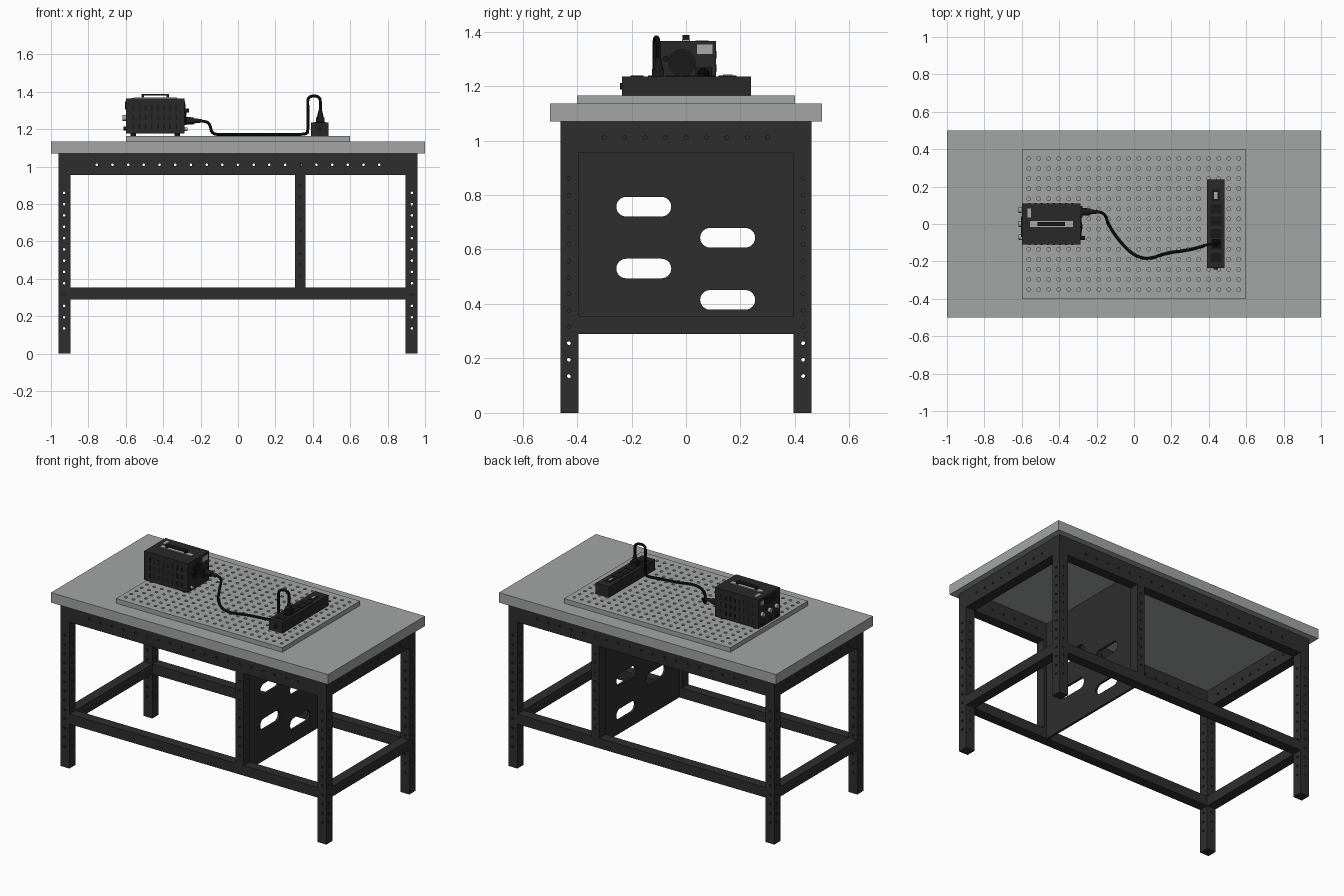
import bpy, bmesh, math
from mathutils import Matrix, Vector

cube = bpy.data.objects.get("Cube")
if cube:
    bpy.data.objects.remove(cube, do_unlink=True)


def material(name, r, g, b, rough=0.6):
    m = bpy.data.materials.new(name)
    m.use_nodes = True
    m.diffuse_color = (r, g, b, 1)
    node = m.node_tree.nodes["Principled BSDF"]
    node.inputs["Base Color"].default_value = (r, g, b, 1)
    node.inputs["Roughness"].default_value = rough
    return m


GREY = material("worktop grey", 0.36, 0.38, 0.375)
FRAME = material("frame charcoal", 0.027, 0.027, 0.027)
CASE = material("case charcoal", 0.022, 0.022, 0.022)
BLACK = material("rubber black", 0.01, 0.01, 0.01)
LIGHT = material("light metal", 0.4, 0.4, 0.4)
made = []


def finish(name, bm, mat):
    bmesh.ops.remove_doubles(bm, verts=bm.verts, dist=0.00002)
    bmesh.ops.recalc_face_normals(bm, faces=bm.faces)
    mesh = bpy.data.meshes.new(name)
    bm.to_mesh(mesh)
    bm.free()
    mesh.materials.append(mat)
    ob = bpy.data.objects.new(name, mesh)
    bpy.context.collection.objects.link(ob)
    made.append(ob)
    return ob


def add_box(bm, lo, hi):
    lo, hi = Vector(lo), Vector(hi)
    bmesh.ops.create_cube(bm, size=1, matrix=Matrix.Translation((lo + hi) / 2)
                          @ Matrix.Diagonal((*(hi - lo), 1)))


def box(name, lo, hi, mat):
    bm = bmesh.new()
    add_box(bm, lo, hi)
    return finish(name, bm, mat)


def add_rod(bm, centre, axis, r, length, r2=None, sides=20):
    turn = Vector((0, 0, 1)).rotation_difference(Vector(axis)).to_matrix().to_4x4()
    bmesh.ops.create_cone(bm, cap_ends=True, segments=sides, radius1=r,
                          radius2=r if r2 is None else r2, depth=length,
                          matrix=Matrix.Translation(centre) @ turn)


def rod(name, centre, axis, r, length, mat, r2=None):
    bm = bmesh.new()
    add_rod(bm, centre, axis, r, length, r2)
    return finish(name, bm, mat)


def curve_mesh(curve):
    """Turn a curve into a plain mesh and drop the curve."""
    ob = bpy.data.objects.new("helper", curve)
    bpy.context.collection.objects.link(ob)
    bpy.context.view_layer.update()
    mesh = bpy.data.meshes.new_from_object(ob.evaluated_get(bpy.context.evaluated_depsgraph_get()))
    bpy.data.objects.remove(ob, do_unlink=True)
    return mesh


def slot(u, v, r, half=0, sides=12):
    """Round hole, or a slot when half is the length of its straight part."""
    pts = []
    for i in range(sides + (2 if half else 0)):
        k = i if not half or i <= sides // 2 else i - 1
        k = min(k, sides)
        a = 2 * math.pi * k / sides - math.pi / 2
        side = 0 if not half else (half if i <= sides // 2 else -half)
        pts.append((u + side + r * math.cos(a), v + r * math.sin(a)))
    return pts


def add_plate(bm, lo, hi, axis, holes=()):
    """Slab between two corners, pierced along an axis by outlines."""
    if not holes:
        return add_box(bm, lo, hi)
    u, v = [i for i in range(3) if i != axis]
    curve = bpy.data.curves.new("helper", 'CURVE')
    curve.dimensions, curve.fill_mode = '2D', 'BOTH'
    curve.extrude = (hi[axis] - lo[axis]) / 2
    edge = [(lo[u], lo[v]), (hi[u], lo[v]), (hi[u], hi[v]), (lo[u], hi[v])]
    for pts in [edge, *holes]:
        s = curve.splines.new('POLY')
        s.points.add(len(pts) - 1)
        for p, (a, b) in zip(s.points, pts):
            p.co = (a, b, 0, 1)
        s.use_cyclic_u = True
    mesh = curve_mesh(curve)
    place = Matrix.Identity(4)
    for col, world in enumerate((u, v, axis)):
        for row in range(3):
            place[row][col] = 1 if row == world else 0
    place[axis][3] = (lo[axis] + hi[axis]) / 2
    mesh.transform(place)
    bm.from_mesh(mesh)
    bpy.data.meshes.remove(mesh)


def tube(name, lo, hi, holes_x=(), holes_y=(), t=0.006):
    """Closed box section whose walls may be pierced along x or y."""
    bm = bmesh.new()
    for axis, holes in ((0, holes_x), (1, holes_y), (2, ())):
        for far in (False, True):
            a, b = list(lo), list(hi)
            if far:
                a[axis] = hi[axis] - t
            else:
                b[axis] = lo[axis] + t
            add_plate(bm, a, b, axis, holes)
    return finish(name, bm, FRAME)


def steps(a, b, n):
    return [a + (b - a) * i / (n - 1) for i in range(n)]


def pair(a, b, sign):
    return (a, b) if sign > 0 else (-b, -a)


# Worktop and pegboard
box("worktop", (-1, -0.5, 1.07), (1, 0.5, 1.135), GREY)
bm = bmesh.new()
peg_holes = [slot(x, y, 0.01) for x in steps(-0.563, 0.56, 22) for y in steps(-0.35, 0.35, 14)]
add_plate(bm, (-0.6, -0.4, 1.135), (0.6, 0.4, 1.165), 2, peg_holes)
finish("pegboard", bm, GREY)

# Legs, rails and divider posts
leg_z = steps(0.135, 0.86, 13)
for sx, side in ((-1, "right"), (1, "left")):
    x0, x1 = pair(0.895, 0.96, sx)
    for sy, end in ((-1, "front"), (1, "back")):
        y0, y1 = pair(0.395, 0.46, sy)
        tube(f"{end}_{side}_leg", (x0, y0, 0), (x1, y1, 1.07),
             [slot(sy * 0.43, z, 0.007) for z in leg_z],
             [slot(sx * 0.93, z, 0.007) for z in leg_z])
    tube(f"{side}_upper_rail", (x0, -0.395, 0.955), (x1, 0.395, 1.07),
         [slot(y, 1.01, 0.007) for y in steps(-0.3, 0.3, 9)])
    tube(f"{side}_lower_rail", (x0, -0.395, 0.29), (x1, 0.395, 0.355))
for sy, end in ((-1, "front"), (1, "back")):
    y0, y1 = pair(0.395, 0.46, sy)
    tube(f"{end}_upper_rail", (-0.895, y0, 0.955), (0.895, y1, 1.07), (),
         [slot(x, 1.01, 0.007) for x in steps(-0.755, 0.755, 19)])
    tube(f"{end}_lower_rail", (-0.895, y0, 0.29), (0.895, y1, 0.355))
    tube(f"{end}_divider_post", (0.305, y0, 0.355), (0.36, y1, 0.955), (),
         [slot(0.333, z, 0.006) for z in steps(0.415, 0.9, 9)])

# Divider panel with slots
bm = bmesh.new()
slots = [slot(y, z, 0.036, 0.065, 24) for y, z in
         ((-0.155, 0.757), (0.153, 0.643), (-0.155, 0.53), (0.153, 0.415))]
add_plate(bm, (0.325, -0.395, 0.29), (0.34, 0.395, 1.07), 0, slots)
finish("divider_panel", bm, FRAME)

# Power unit case, feet and vents
box("power_unit_case", (-0.6, -0.11, 1.177), (-0.285, 0.11, 1.365), CASE)
feet, vents = bmesh.new(), bmesh.new()
for x in (-0.56, -0.325):
    for y in (-0.085, 0.085):
        add_rod(feet, (x, y, 1.171), (0, 0, 1), 0.014, 0.012)
for sy in (-1, 1):
    y0, y1 = pair(0.11, 0.112, sy)
    for x in steps(-0.56, -0.33, 8):
        for z in (1.215, 1.265, 1.315):
            add_box(vents, (x - 0.005, y0, z - 0.014), (x + 0.005, y1, z + 0.014))
finish("power_unit_feet", feet, BLACK)
finish("power_unit_vents", vents, BLACK)

# Carry handle and labels
box("handle_base", (-0.555, -0.015, 1.365), (-0.325, 0.015, 1.37), LIGHT)
bm = bmesh.new()
add_box(bm, (-0.515, -0.012, 1.38), (-0.37, 0.012, 1.388))
for x in (-0.515, -0.382):
    add_box(bm, (x, -0.012, 1.37), (x + 0.012, 0.012, 1.38))
finish("handle_grip", bm, BLACK)
box("top_label", (-0.57, 0.035, 1.365), (-0.55, 0.082, 1.367), LIGHT)
box("end_label", (-0.285, 0.04, 1.318), (-0.283, 0.097, 1.352), LIGHT)

# Fan grille, socket and fuse on the cable end
fan = bmesh.new()
for r, depth in ((0.052, 0.003), (0.038, 0.005), (0.024, 0.007), (0.011, 0.009)):
    add_rod(fan, (-0.285 + depth / 2, -0.015, 1.285), (1, 0, 0), r, depth, sides=32)
finish("fan_grille", fan, BLACK)
box("power_socket", (-0.285, 0.035, 1.222), (-0.275, 0.095, 1.268), BLACK)
rod("fuse_holder", (-0.273, -0.075, 1.3), (1, 0, 0), 0.011, 0.024, BLACK)
rod("earth_terminal", (-0.277, -0.075, 1.2), (1, 0, 0), 0.009, 0.016, LIGHT)

# Control face
box("display_window", (-0.603, -0.07, 1.305), (-0.6, 0.04, 1.348), BLACK)
box("status_plate", (-0.603, 0.055, 1.32), (-0.6, 0.09, 1.345), LIGHT)
for i, y in enumerate((-0.07, 0, 0.075)):
    rod(f"control_knob_{i}", (-0.608, y, 1.26), (1, 0, 0), 0.015, 0.018, LIGHT)
    rod(f"output_terminal_{i}", (-0.606, y, 1.205), (1, 0, 0), 0.011, 0.014, BLACK)

# Power strip with outlets and rocker switch
box("power_strip", (0.39, -0.235, 1.165), (0.485, 0.238, 1.235), CASE)
sockets, pins = bmesh.new(), bmesh.new()
for y in steps(-0.18, 0.08, 5):
    add_box(sockets, (0.408, y - 0.024, 1.235), (0.467, y + 0.024, 1.238))
finish("strip_outlets", sockets, BLACK)
box("switch_surround", (0.418, 0.12, 1.235), (0.457, 0.185, 1.238), BLACK)
box("rocker_switch", (0.429, 0.135, 1.238), (0.446, 0.17, 1.242), LIGHT)
rod("strip_end_button", (0.437, -0.238, 1.2), (0, 1, 0), 0.012, 0.008, BLACK)

# Cable plugs at both ends
rod("unit_plug_body", (-0.256, 0.065, 1.245), (1, 0, 0), 0.021, 0.04, BLACK, 0.018)
rod("unit_plug_sleeve", (-0.216, 0.065, 1.245), (1, 0, 0), 0.014, 0.045, BLACK, 0.009)
box("strip_plug_body", (0.418, -0.125, 1.238), (0.462, -0.08, 1.262), BLACK)
rod("strip_plug_sleeve", (0.44, -0.102, 1.282), (0, 0, 1), 0.019, 0.042, BLACK, 0.009)

# Power cable
path = [(-0.21, 0.065, 1.245), (-0.175, 0.065, 1.243), (-0.15, 0.045, 1.23),
        (-0.14, 0, 1.173), (-0.08, -0.09, 1.173), (0, -0.17, 1.173), (0.08, -0.19, 1.173),
        (0.17, -0.155, 1.173), (0.29, -0.14, 1.173), (0.365, -0.12, 1.173),
        (0.375, -0.117, 1.19), (0.373, -0.115, 1.32), (0.373, -0.115, 1.378),
        (0.44, -0.102, 1.378), (0.44, -0.102, 1.32), (0.44, -0.102, 1.29)]
curve = bpy.data.curves.new("helper", 'CURVE')
curve.dimensions = '3D'
curve.bevel_depth, curve.bevel_resolution = 0.008, 3
spline = curve.splines.new('NURBS')
spline.points.add(len(path) - 1)
for p, co in zip(spline.points, path):
    p.co = (*co, 1)
spline.order_u, spline.use_endpoint_u, spline.resolution_u = 3, True, 6
bm = bmesh.new()
bm.from_mesh(curve_mesh(curve))
finish("power_cable", bm, BLACK)

# Smooth the round parts and keep edges sharp
bpy.ops.object.select_all(action='DESELECT')
for ob in made:
    ob.select_set(True)
bpy.context.view_layer.objects.active = made[0]
bpy.ops.object.shade_smooth_by_angle(angle=math.radians(35))
